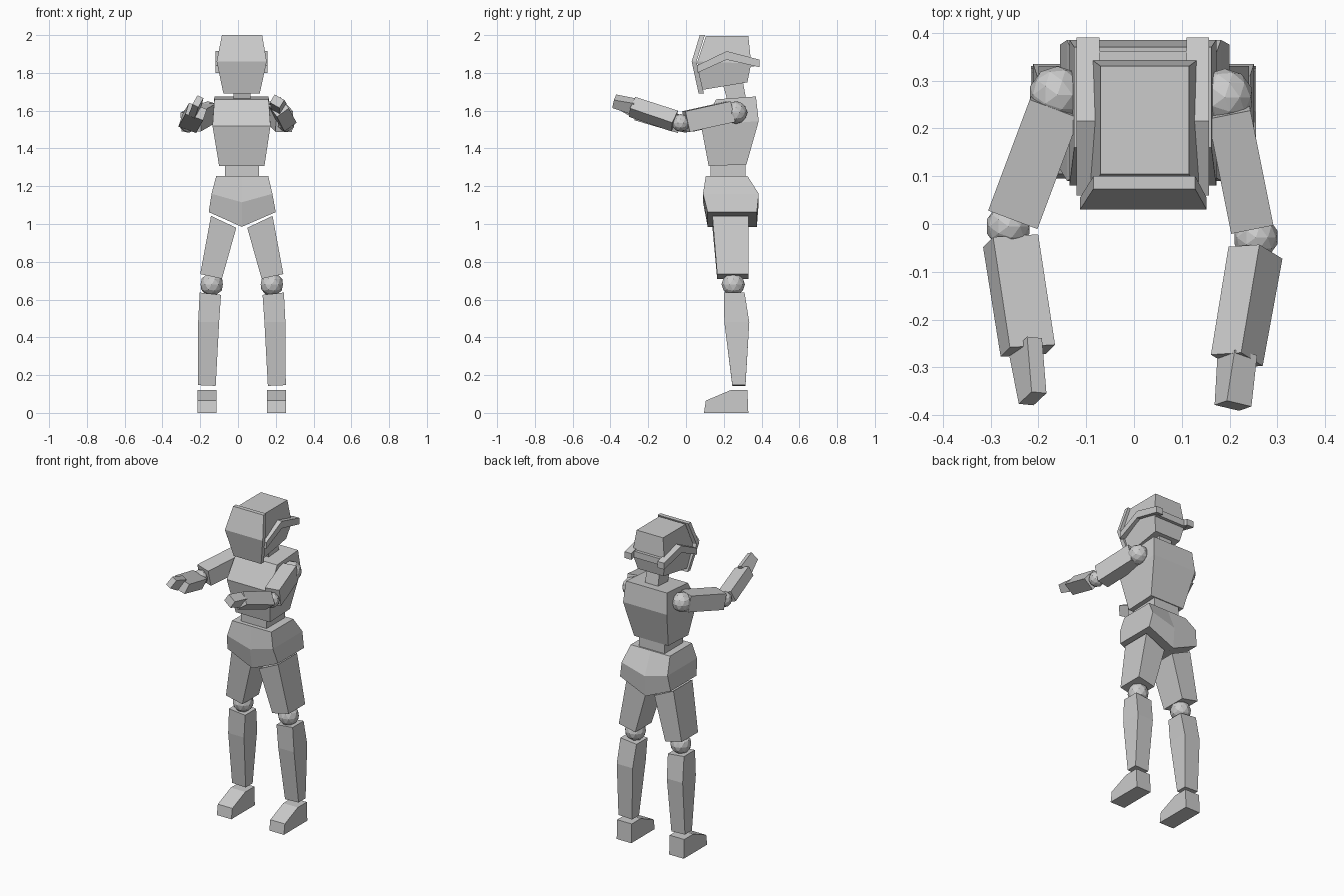
import bpy, bmesh, math
from mathutils import Vector, Matrix

if "Cube" in bpy.data.objects:
    bpy.data.objects.remove(bpy.data.objects["Cube"])

grey = bpy.data.materials.new("plain_grey")
grey.diffuse_color = (0.6, 0.6, 0.6, 1)
grey.use_nodes = True
grey.node_tree.nodes["Principled BSDF"].inputs["Base Color"].default_value = grey.diffuse_color


def finish(name, bm):
    bmesh.ops.recalc_face_normals(bm, faces=bm.faces)
    mesh = bpy.data.meshes.new(name)
    bm.to_mesh(mesh)
    bm.free()
    mesh.materials.append(grey)
    obj = bpy.data.objects.new(name, mesh)
    bpy.context.collection.objects.link(obj)
    return obj


def loft(name, rings):
    """Skin a stack of equal-sized point rings and cap both ends."""
    bm = bmesh.new()
    loops = [[bm.verts.new(p) for p in ring] for ring in rings]
    n = len(loops[0])
    for a, b in zip(loops, loops[1:]):
        for i in range(n):
            j = (i + 1) % n
            bm.faces.new((a[i], a[j], b[j], b[i]))
    bm.faces.new(loops[0][::-1])
    bm.faces.new(loops[-1])
    return finish(name, bm)


def rect(x0, x1, y0, y1, zf, zb=None):
    """Four corners, with front height zf and back height zb."""
    zb = zf if zb is None else zb
    return [(x0, y0, zf), (x1, y0, zf), (x1, y1, zb), (x0, y1, zb)]


def slant(x0, z0, x1, z1, y0, y1):
    """Four corners, sloping from side to side."""
    return [(x0, y0, z0), (x1, y0, z1), (x1, y1, z1), (x0, y1, z0)]


def prism(name, x0, x1, side_profile):
    return loft(name, [[(x, y, z) for y, z in side_profile] for x in (x0, x1)])


def limb(name, start, end, size0, size1, roll=0):
    """Tapered box between two points; sizes are (width, height)."""
    start, end = Vector(start), Vector(end)
    axis = (end - start).normalized()
    side = axis.cross(Vector((0, 0, 1))).normalized()
    up = side.cross(axis)
    turn = Matrix.Rotation(math.radians(roll), 3, axis)
    side, up = turn @ side, turn @ up
    rings = []
    for c, (w, h) in ((start, size0), (end, size1)):
        rings.append([c + side * (sx * w / 2) + up * (sz * h / 2)
                      for sx, sz in ((-1, -1), (1, -1), (1, 1), (-1, 1))])
    return loft(name, rings)


def joint(name, centre, radius):
    bm = bmesh.new()
    bmesh.ops.create_icosphere(bm, subdivisions=2, radius=radius,
                               matrix=Matrix.Translation(centre))
    return finish(name, bm)


# Head, face plate and neck
loft("head", [rect(-0.07, 0.11, 0.085, 0.325, 1.71, 1.75),
              rect(-0.09, 0.135, 0.06, 0.345, 1.86, 1.85),
              rect(-0.07, 0.115, 0.105, 0.33, 1.995)])
loft("face_plate", [rect(-0.077, 0.115, 0.067, 0.095, 1.69),
                    rect(-0.113, 0.152, 0.03, 0.055, 1.86),
                    rect(-0.085, 0.128, 0.073, 0.1, 2.0)])
loft("neck", [rect(-0.025, 0.065, 0.22, 0.32, 1.65),
              rect(-0.025, 0.065, 0.19, 0.3, 1.76)])

# Head band: two bent side straps and a bar across the back
strap = [(0.06, 1.80), (0.215, 1.87), (0.39, 1.83),
         (0.39, 1.87), (0.215, 1.915), (0.06, 1.84)]
prism("left_strap", -0.12, -0.072, strap)
prism("right_strap", 0.11, 0.157, strap)
loft("back_strap", [rect(-0.09, 0.13, 0.335, 0.362, 1.835),
                    rect(-0.09, 0.13, 0.335, 0.362, 1.875)])

# Torso and waist
loft("torso", [rect(-0.1, 0.14, 0.12, 0.32, 1.307, 1.315),
               rect(-0.135, 0.172, 0.08, 0.385, 1.52, 1.545),
               rect(-0.125, 0.162, 0.16, 0.37, 1.66, 1.675)])
loft("waist", [rect(-0.07, 0.11, 0.13, 0.315, 1.24),
               rect(-0.07, 0.11, 0.13, 0.315, 1.32)])


# Pelvis with a V-shaped underside
def hips(x0, x1, y0, y1, z_side, z_mid):
    m = 0.02
    return [(x0, y0, z_side), (m, y0, z_mid), (x1, y0, z_side),
            (x1, y1, z_side), (m, y1, z_mid), (x0, y1, z_side)]


loft("pelvis", [hips(-0.155, 0.2, 0.115, 0.375, 1.063, 0.985),
                hips(-0.14, 0.182, 0.09, 0.385, 1.16, 1.115),
                hips(-0.115, 0.16, 0.105, 0.325, 1.255, 1.255)])

# Legs, mirrored about the body centre
C = 0.02
for s, tag in ((-1, "left"), (1, "right")):
    def X(d):
        return C + s * d
    loft(tag + "_thigh", [slant(X(0.105), 0.71, X(0.22), 0.735, 0.165, 0.33),
                          slant(X(0.029), 0.98, X(0.163), 1.043, 0.14, 0.33)])
    joint(tag + "_knee", (X(0.159), 0.25, 0.68), 0.062)
    loft(tag + "_shin", [slant(X(0.138), 0.143, X(0.233), 0.147, 0.245, 0.315),
                         slant(X(0.12), 0.48, X(0.231), 0.48, 0.203, 0.335),
                         slant(X(0.11), 0.625, X(0.223), 0.637, 0.2, 0.31)])
    prism(tag + "_foot", X(0.133), X(0.235),
          [(0.095, 0), (0.33, 0), (0.325, 0.12), (0.235, 0.12), (0.105, 0.065)])

# Left arm
joint("left_shoulder", (-0.16, 0.27, 1.59), 0.06)
limb("left_upper_arm", (-0.163, 0.25, 1.59), (-0.25, 0.018, 1.54),
     (0.11, 0.1), (0.11, 0.1))
joint("left_elbow", (-0.263, -0.005, 1.53), 0.047)
limb("left_forearm", (-0.258, -0.035, 1.53), (-0.222, -0.265, 1.595),
     (0.1, 0.07), (0.1, 0.065), -20)
limb("left_hand", (-0.227, -0.255, 1.6), (-0.212, -0.365, 1.65),
     (0.035, 0.085), (0.035, 0.06), -30)

# Right arm
joint("right_shoulder", (0.19, 0.265, 1.59), 0.06)
limb("right_upper_arm", (0.197, 0.24, 1.595), (0.245, 0.0, 1.542),
     (0.09, 0.112), (0.09, 0.112))
joint("right_elbow", (0.255, -0.028, 1.535), 0.047)
limb("right_forearm", (0.254, -0.06, 1.545), (0.215, -0.285, 1.62),
     (0.08, 0.085), (0.078, 0.08), 38)
limb("right_hand", (0.216, -0.275, 1.622), (0.207, -0.38, 1.65),
     (0.055, 0.07), (0.06, 0.05), -30)
